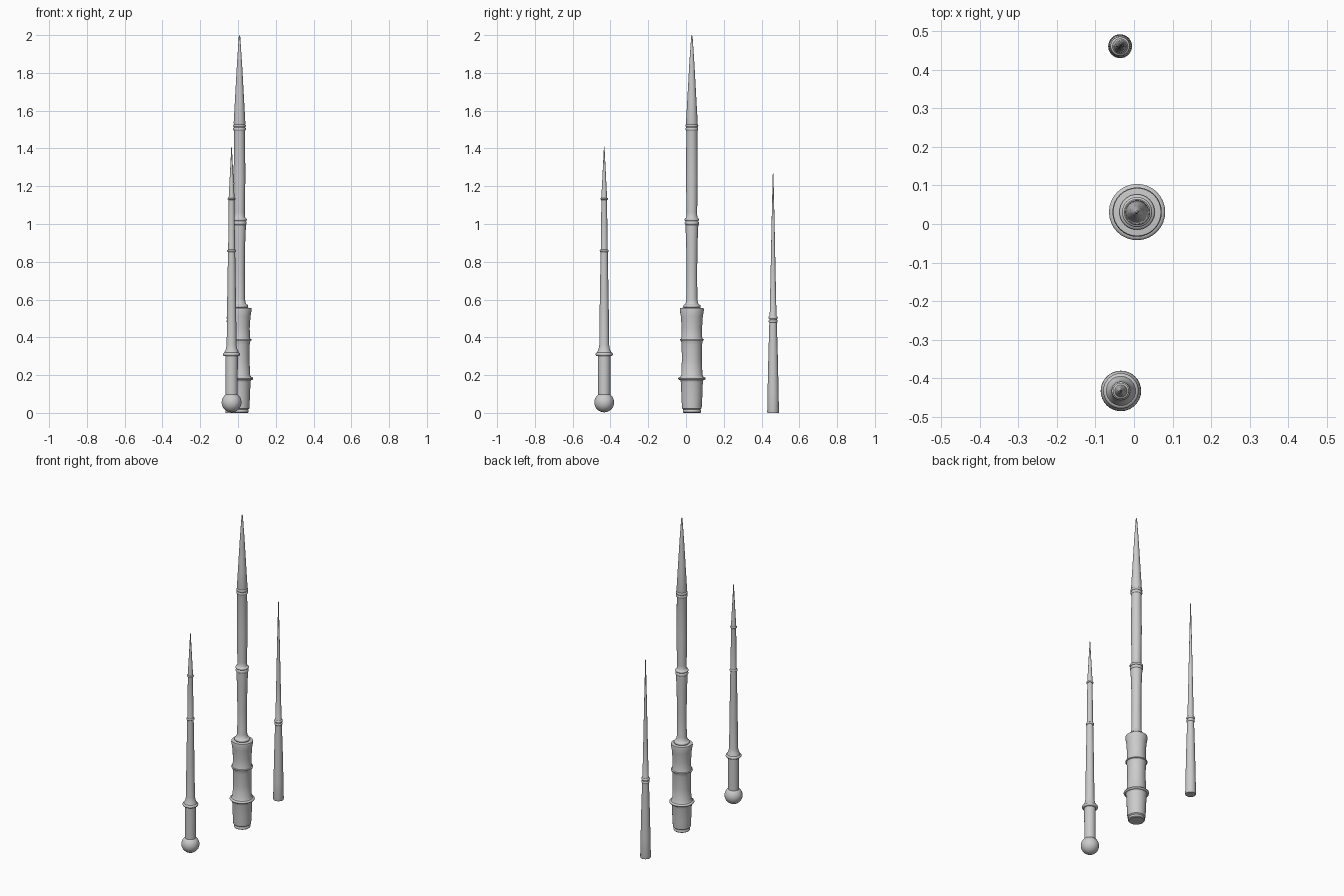
import bpy, bmesh, math

SEGMENTS = 32


def bead(z, r, h, r0):
    """Rounded ring bulging from radius r0 to r, centred on z."""
    return [(r0 + (r - r0) * math.sin(math.pi * i / 6),
             z - h / 2 * math.cos(math.pi * i / 6)) for i in range(7)]


def lathe(name, profile, centre):
    """Closed solid of revolution from (radius, z) pairs, bottom to top."""
    bm = bmesh.new()
    rings = []
    for r, z in profile:
        rings.append([bm.verts.new((r * math.cos(2 * math.pi * i / SEGMENTS),
                                    r * math.sin(2 * math.pi * i / SEGMENTS), z))
                      for i in range(SEGMENTS)])
    for a, b in zip(rings, rings[1:]):
        for i in range(SEGMENTS):
            j = (i + 1) % SEGMENTS
            bm.faces.new((a[i], a[j], b[j], b[i]))
    bm.faces.new(rings[0][::-1])
    bm.faces.new(rings[-1])
    mesh = bpy.data.meshes.new(name)
    bm.to_mesh(mesh)
    bm.free()
    obj = bpy.data.objects.new(name, mesh)
    obj.location = (centre[0], centre[1], 0)
    bpy.context.collection.objects.link(obj)
    bpy.ops.object.select_all(action='DESELECT')
    obj.select_set(True)
    bpy.context.view_layer.objects.active = obj
    bpy.ops.object.shade_smooth_by_angle(angle=math.radians(40))
    return obj


# Large wand: thick ringed grip
middle = (0.008, 0.031)
lathe("large_wand_grip",
      [(0.044, 0), (0.048, 0.004), (0.048, 0.014), (0.045, 0.018), (0.052, 0.024),
       (0.055, 0.08), (0.058, 0.16), (0.060, 0.17)]
      + bead(0.182, 0.073, 0.016, 0.062)
      + [(0.056, 0.20), (0.053, 0.28), (0.054, 0.36), (0.057, 0.38)]
      + bead(0.387, 0.064, 0.009, 0.058)
      + [(0.055, 0.40), (0.054, 0.45), (0.058, 0.51), (0.064, 0.545), (0.062, 0.555),
         (0.045, 0.557)], middle)

# Large wand: collar, shaft with paired rings, tapered tip
lathe("large_wand_shaft",
      [(0.043, 0.55)] + bead(0.565, 0.046, 0.016, 0.040)
      + [(0.034, 0.578), (0.029, 0.60), (0.028, 0.75), (0.030, 0.90), (0.034, 0.99)]
      + bead(1.005, 0.038, 0.018, 0.034) + bead(1.023, 0.039, 0.014, 0.033)
      + [(0.029, 1.035), (0.028, 1.06), (0.031, 1.25), (0.029, 1.49)]
      + bead(1.503, 0.034, 0.016, 0.030) + bead(1.521, 0.034, 0.014, 0.030)
      + [(0.031, 1.535), (0.024, 1.66), (0.014, 1.84), (0.004, 1.99), (0.001, 2.0)], middle)

# Ball-ended wand: pommel
front = (-0.034, -0.433)
R = 0.0525
lathe("ball_wand_pommel",
      [(max(R * math.sin(math.pi * i / 16), 0.0005), R + 0.003 - R * math.cos(math.pi * i / 16))
       for i in range(17)], front)

# Ball-ended wand: grip, guard ring, ringed shaft
lathe("ball_wand_shaft",
      [(0.032, 0.08), (0.033, 0.30)]
      + bead(0.310, 0.046, 0.018, 0.038)
      + [(0.036, 0.325), (0.030, 0.338), (0.026, 0.36), (0.024, 0.55), (0.019, 0.85)]
      + bead(0.858, 0.024, 0.012, 0.019)
      + [(0.018, 0.87), (0.015, 1.12)]
      + bead(1.133, 0.021, 0.010, 0.016)
      + [(0.015, 1.145), (0.008, 1.28), (0.002, 1.40), (0.0005, 1.41)], front)

# Slim plain wand with a double ring
lathe("slim_wand",
      [(0.030, 0), (0.031, 0.004), (0.029, 0.12), (0.025, 0.30), (0.020, 0.475)]
      + bead(0.485, 0.024, 0.014, 0.020) + bead(0.504, 0.025, 0.014, 0.020)
      + [(0.018, 0.515), (0.013, 0.75), (0.008, 1.0), (0.002, 1.26), (0.0005, 1.27)],
      (-0.036, 0.461))
